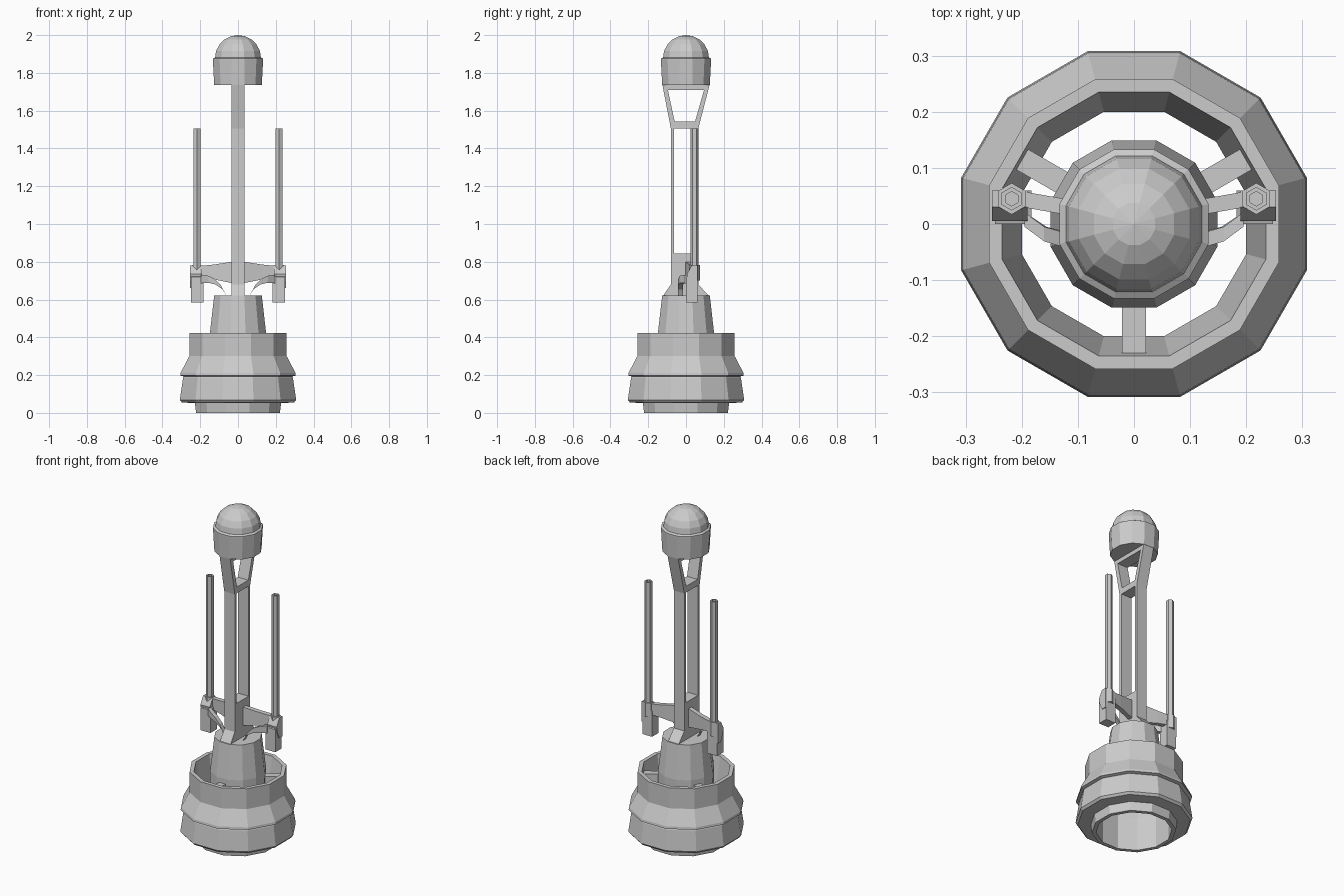
import bpy, bmesh, math
from mathutils import Vector

if "Cube" in bpy.data.objects:
    bpy.data.objects.remove(bpy.data.objects["Cube"])


def finish(name, bm, mirror=False):
    bmesh.ops.recalc_face_normals(bm, faces=bm.faces)
    me = bpy.data.meshes.new(name)
    bm.to_mesh(me)
    bm.free()
    ob = bpy.data.objects.new(name, me)
    bpy.context.collection.objects.link(ob)
    if mirror:
        ob.modifiers.new("Mirror", 'MIRROR').use_mirror_merge = False
    return ob


def loft(name, loops, cap=True, wrap=False, mirror=False):
    """Skin a series of equal-length loops of 3D points."""
    bm = bmesh.new()
    rings = [[bm.verts.new(p) for p in loop] for loop in loops]
    pairs = list(zip(rings, rings[1:]))
    if wrap:
        pairs.append((rings[-1], rings[0]))
    for a, b in pairs:
        n = len(a)
        for i in range(n):
            j = (i + 1) % n
            bm.faces.new((a[i], a[j], b[j], b[i]))
    if cap and not wrap:
        bm.faces.new(rings[0])
        bm.faces.new(rings[-1])
    return finish(name, bm, mirror)


def ring(r, z, n=12, start=15, c=(0, 0), flat=True):
    """Polygon loop; r is the apothem when flat."""
    r = r / math.cos(math.pi / n) if flat else r
    return [(c[0] + r * math.cos(math.radians(start) + math.tau * i / n),
             c[1] + r * math.sin(math.radians(start) + math.tau * i / n), z) for i in range(n)]


def slab(name, yz, x0, x1, mirror=False):
    return loft(name, [[(x, y, z) for y, z in yz] for x in (x0, x1)], mirror=mirror)


def window(name, outer, inner, w):
    """Plate in the yz plane with a matching hole."""
    loops = [[(x, y, z) for y, z in pts] for x, pts in
             ((-w, outer), (w, outer), (w, inner), (-w, inner))]
    return loft(name, loops, wrap=True)


# Open hull ring with two flared bands
hull = [(.222, 0), (.228, .052), (.297, .055), (.308, .068), (.291, .185), (.288, .193),
        (.306, .198), (.304, .212), (.258, .30), (.258, .422), (.235, .422), (.2, .2), (.2, 0)]
loft("hull_ring", [ring(r, z) for r, z in hull], wrap=True)

# Tapered core held by three spokes
loft("core", [ring(r, z) for r, z in ((.148, .28), (.149, .42), (.126, .622))])
for i, deg in enumerate((-90, 30, 150)):
    d = Vector((math.cos(math.radians(deg)), math.sin(math.radians(deg)), 0))
    s = Vector((-d.y, d.x, 0)) * .021
    sec = [[d * r + s * k + Vector((0, 0, z)) for k, z in ((-1, .3), (1, .3), (1, .39), (-1, .39))]
           for r in (.13, .235)]
    loft(f"spoke_{i + 1}", sec)

# Mast: flared foot, long window frame, widening upper frame
slab("mast_foot", [(-.125, .615), (.125, .615), (.065, .68), (.065, .845), (-.08, .845), (-.08, .68)],
     -.035, .035)
window("mast_frame", [(-.08, .8), (.065, .8), (.065, 1.51), (-.08, 1.51)],
       [(-.064, .845), (.05, .845), (.05, 1.505), (-.064, 1.505)], .035)
window("mast_top_frame", [(-.08, 1.505), (.065, 1.505), (.125, 1.737), (-.125, 1.737)],
       [(-.06, 1.542), (.048, 1.542), (.096, 1.71), (-.096, 1.71)], .035)

# Head: collar and faceted dome
loft("head_collar", [ring(r, z) for r, z in ((.126, 1.735), (.133, 1.868), (.133, 1.875), (.122, 1.882))])
dome = [ring(.122 * math.cos(math.radians(a)), 1.878 + .122 * math.sin(math.radians(a)))
        for a in (0, 18, 36, 54, 72)]
dome.append(ring(.0005, 2.0))
loft("head_dome", dome)

# Side arms
loft("side_arm", [[(x, y0, z0), (x, y1, z0), (x, y1, z1), (x, y0, z1)] for x, y0, y1, z0, z1 in
                  ((.02, -.005, .022, .685, .802), (.13, .018, .046, .707, .785),
                   (.21, .032, .06, .717, .777))], mirror=True)

# Clamp blocks with sloped front, and hexagonal sockets
slab("clamp", [(.03, .78), (.06, .78), (.06, .66), (.03, .66), (.012, .70), (.005, .735)],
     .19, .253, mirror=True)
hx = (.218, .045)
slab("clamp_lower", [(.06, .585), (.06, .74), (.0, .72), (.0, .585)], .183, .248, mirror=True)
loft("rod_socket", [ring(.028, z, 6, 30, hx, False) for z in (.70, .783)], mirror=True)

# Hollow hexagonal rods
loft("rod", [ring(r, z, 6, 30, hx, False) for r, z in
             ((.021, .7), (.021, 1.505), (.013, 1.505), (.013, 1.45))], mirror=True)

# Curved braces from clamp to core
loft("curved_brace", [[(x + dx, y - .013, z - h), (x + dx, y + .013, z - h),
                       (x, y + .013, z + h), (x, y - .013, z + h)] for x, y, z, h, dx in
                      ((.195, .008, .708, .022, 0), (.16, -.018, .708, .019, -.004),
                       (.125, -.028, .695, .016, -.008), (.092, -.03, .665, .013, -.012),
                       (.068, -.03, .62, .010, -.012))], mirror=True)
